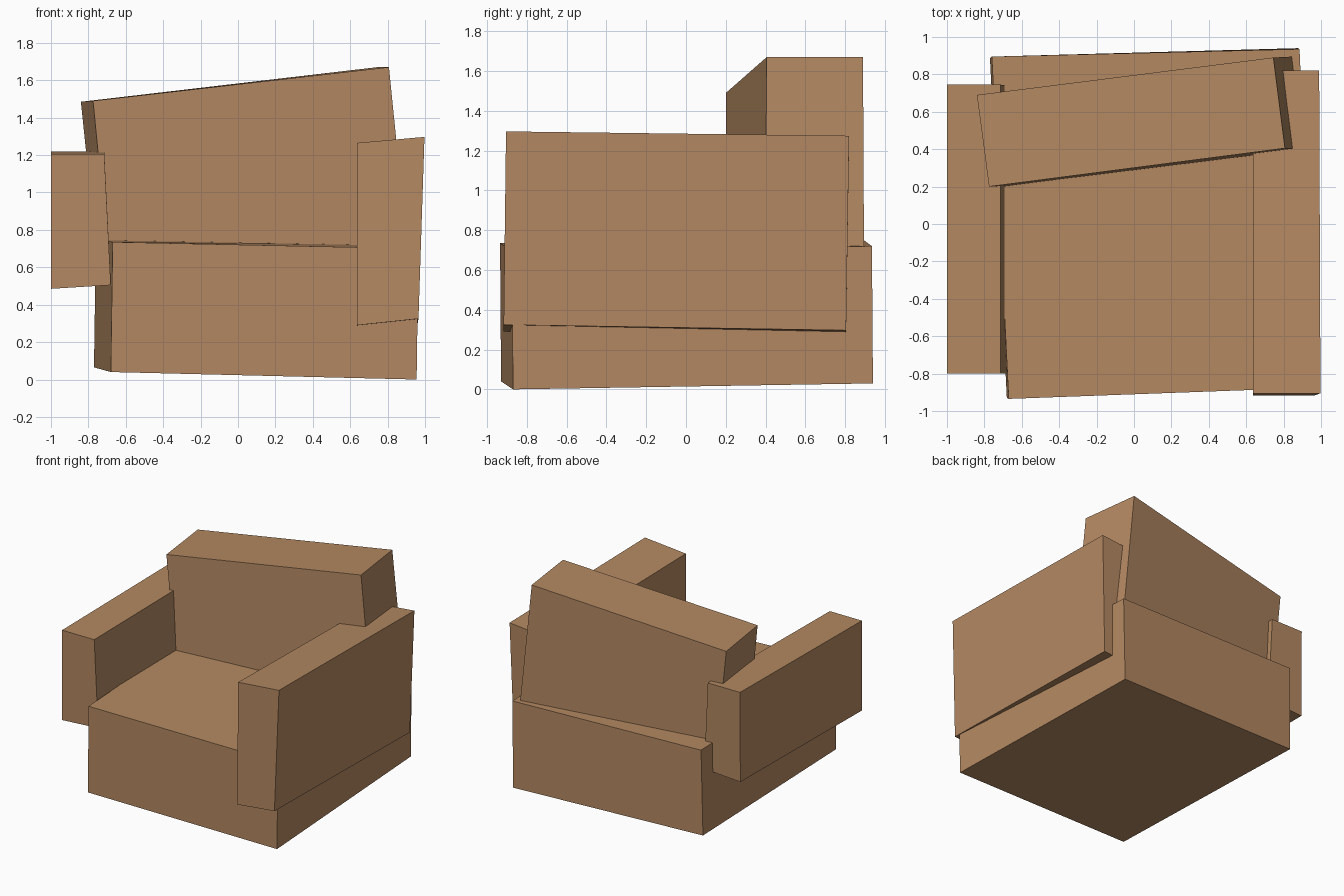
import bpy

# One flat colour for the whole chair
brown = bpy.data.materials.new("warm brown")
brown.diffuse_color = (0.456, 0.25, 0.122, 1)


def block(name, bottom, top):
    """Slightly skewed box; corners run front-left, front-right, back-right, back-left."""
    faces = [(3, 2, 1, 0), (4, 5, 6, 7)]
    faces += [(i, (i + 1) % 4, (i + 1) % 4 + 4, i + 4) for i in range(4)]
    mesh = bpy.data.meshes.new(name)
    mesh.from_pydata(bottom + top, [], faces)
    mesh.materials.append(brown)
    obj = bpy.data.objects.new(name, mesh)
    bpy.context.collection.objects.link(obj)
    return obj


# Seat base, turned and tilted a little
block("seat",
      [(-0.68, -0.93, 0.04), (0.955, -0.87, 0.0), (0.875, 0.94, 0.03), (-0.77, 0.885, 0.065)],
      [(-0.67, -0.935, 0.735), (0.965, -0.875, 0.70), (0.885, 0.935, 0.72), (-0.76, 0.895, 0.75)])

# Left arm, inner side widening downwards
block("left_arm",
      [(-1.0, -0.80, 0.485), (-0.68, -0.80, 0.505), (-0.68, 0.74, 0.52), (-1.0, 0.74, 0.50)],
      [(-1.0, -0.80, 1.205), (-0.715, -0.80, 1.205), (-0.715, 0.745, 1.22), (-1.0, 0.745, 1.22)])

# Right arm, outer side leaning out
block("right_arm",
      [(0.635, -0.917, 0.29), (0.965, -0.917, 0.325), (0.96, 0.805, 0.297), (0.635, 0.805, 0.265)],
      [(0.635, -0.905, 1.265), (0.997, -0.905, 1.297), (0.99, 0.82, 1.275), (0.635, 0.82, 1.24)])

# Backrest, swung and tilted, sunk into the seat
block("backrest",
      [(-0.68, 0.20, 0.52), (0.905, 0.40, 0.70), (0.845, 0.895, 0.70), (-0.74, 0.695, 0.52)],
      [(-0.775, 0.20, 1.49), (0.807, 0.405, 1.67), (0.745, 0.89, 1.67), (-0.84, 0.69, 1.485)])
